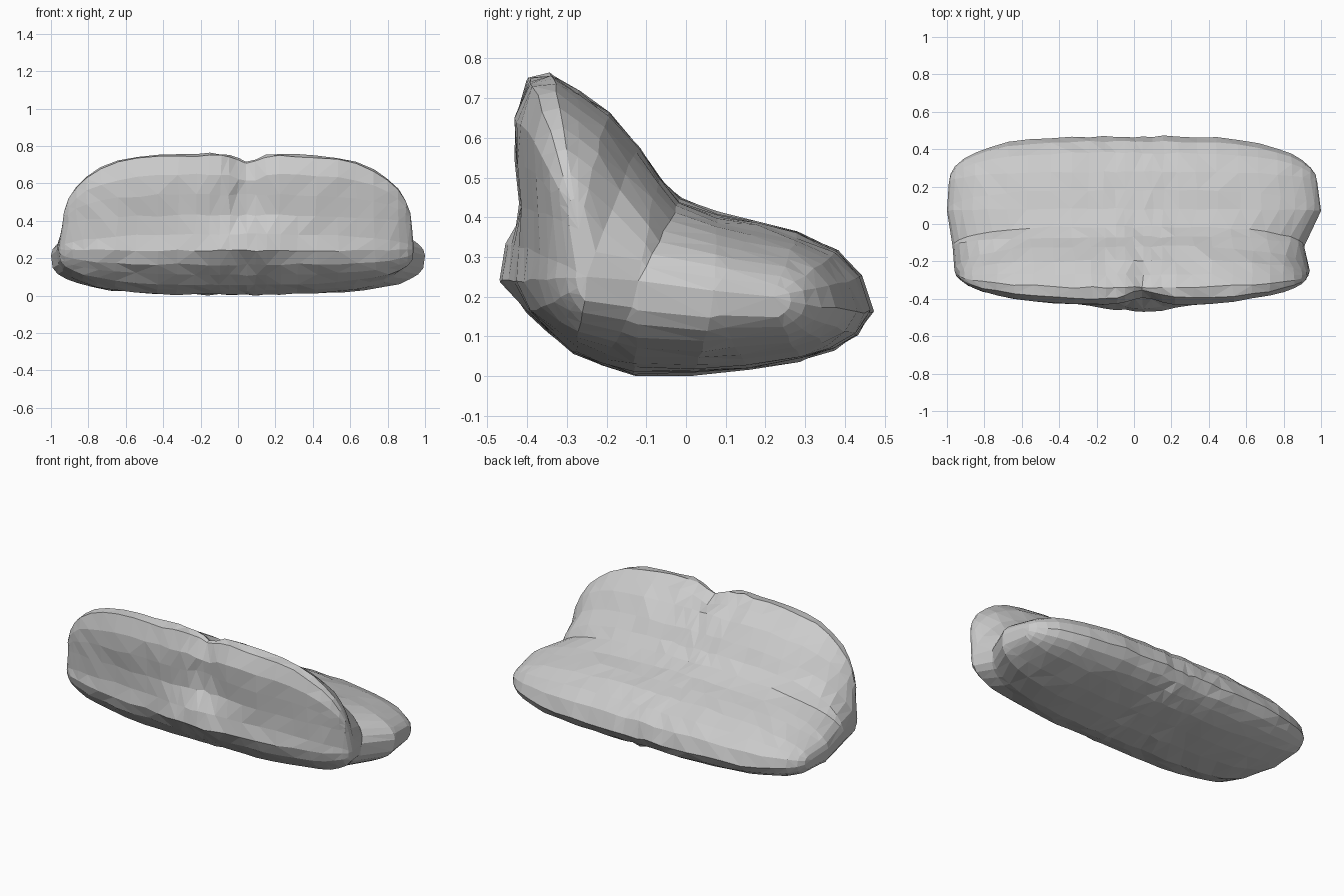
import bpy, bmesh, math, random

random.seed(4)
cube = bpy.data.objects.get("Cube")
if cube:
    bpy.data.objects.remove(cube, do_unlink=True)

grey = bpy.data.materials.new("soft grey")
grey.use_nodes = True
grey.diffuse_color = (0.6, 0.6, 0.6, 1)
grey.node_tree.nodes["Principled BSDF"].inputs["Base Color"].default_value = (0.6, 0.6, 0.6, 1)

# Line that the padding closes onto at each end: y, z, right half width, left half width
SPINE = [(-0.27, 0.37, 0.94, 0.93), (-0.25, 0.25, 0.96, 0.94), (-0.12, 0.24, 0.97, 0.91),
         (0.07, 0.215, 1.0, 1.0), (0.22, 0.20, 0.99, 0.98)]

# Side profile of the padding: y, z, spine point it closes onto
PROFILE = [(-0.40, 0.75, 0), (-0.34, 0.76, 0), (-0.27, 0.715, 0), (-0.195, 0.66, 0),
           (-0.12, 0.575, 1), (-0.07, 0.50, 2), (-0.015, 0.445, 2), (0.08, 0.41, 3),
           (0.18, 0.385, 3), (0.28, 0.36, 4), (0.38, 0.315, 4), (0.44, 0.25, 4),
           (0.468, 0.16, 4), (0.43, 0.105, 4), (0.37, 0.07, 4), (0.29, 0.04, 4),
           (0.16, 0.02, 3), (0.02, 0.005, 3), (-0.13, 0.005, 2), (-0.21, 0.03, 2),
           (-0.28, 0.06, 1), (-0.345, 0.11, 1), (-0.40, 0.165, 1), (-0.432, 0.24, 1),
           (-0.418, 0.33, 1), (-0.42, 0.43, 0), (-0.43, 0.54, 0), (-0.435, 0.65, 0)]

half = [0.05, 0.1, 0.16, 0.24, 0.34, 0.45, 0.57, 0.68, 0.78, 0.86, 0.92, 0.965, 0.99, 1.0]
stations = [-u for u in reversed(half)] + [0.0] + half


def bump(x, width):
    return math.exp(-((x - 0.05) / width) ** 2)


def taper(u, power):
    return math.sqrt(max(0, 1 - abs(u) ** power))


def padding_point(u, y, z, k):
    cy, cz, right, left = SPINE[k]
    x = u * (left if u > 0 else right)
    # The outer back sweeps round early, the top edge stays nearly straight
    side = 3.3 if u > 0 else 3.7
    fall = taper(u, 2.5 if y < -0.3 else side)
    if z < 0.2:
        rise = taper(u, 3) ** 0.65
    else:
        rise = taper(u, side + 0.5 if z > 0.45 else 3)
    py, pz = cy + (y - cy) * fall, cz + (z - cz) * rise
    # Cleft down the middle of the backrest, and the swelling under it
    if z > 0.6 and y < -0.25:
        pz -= 0.04 * bump(x, 0.08)
    if y < -0.38:
        if z > 0.35:
            py += 0.045 * bump(x, 0.11) * min(1, (z - 0.3) * 5)
        elif z > 0.2:
            py -= 0.034 * bump(x, 0.25)
    # Slight unevenness of the soft stuffing
    wobble = 0.006 * taper(u, 3)
    x += random.uniform(-1, 1) * wobble
    py += random.uniform(-1, 1) * wobble
    pz += random.uniform(-1, 1) * wobble
    return x, py, max(pz, 0)


# Padded seat and backrest in one piece
bm = bmesh.new()
rings = [[bm.verts.new(padding_point(u, *p)) for p in PROFILE] for u in stations]
for a, b in zip(rings, rings[1:]):
    for i in range(len(PROFILE)):
        j = (i + 1) % len(PROFILE)
        bm.faces.new((a[i], a[j], b[j], b[i]))
bmesh.ops.remove_doubles(bm, verts=bm.verts, dist=0.0005)
bmesh.ops.triangulate(bm, faces=bm.faces, quad_method='SHORT_EDGE')
bmesh.ops.recalc_face_normals(bm, faces=bm.faces)

mesh = bpy.data.meshes.new("padded_seat")
bm.to_mesh(mesh)
bm.free()
mesh.materials.append(grey)
seat = bpy.data.objects.new("padded_seat", mesh)
bpy.context.collection.objects.link(seat)
